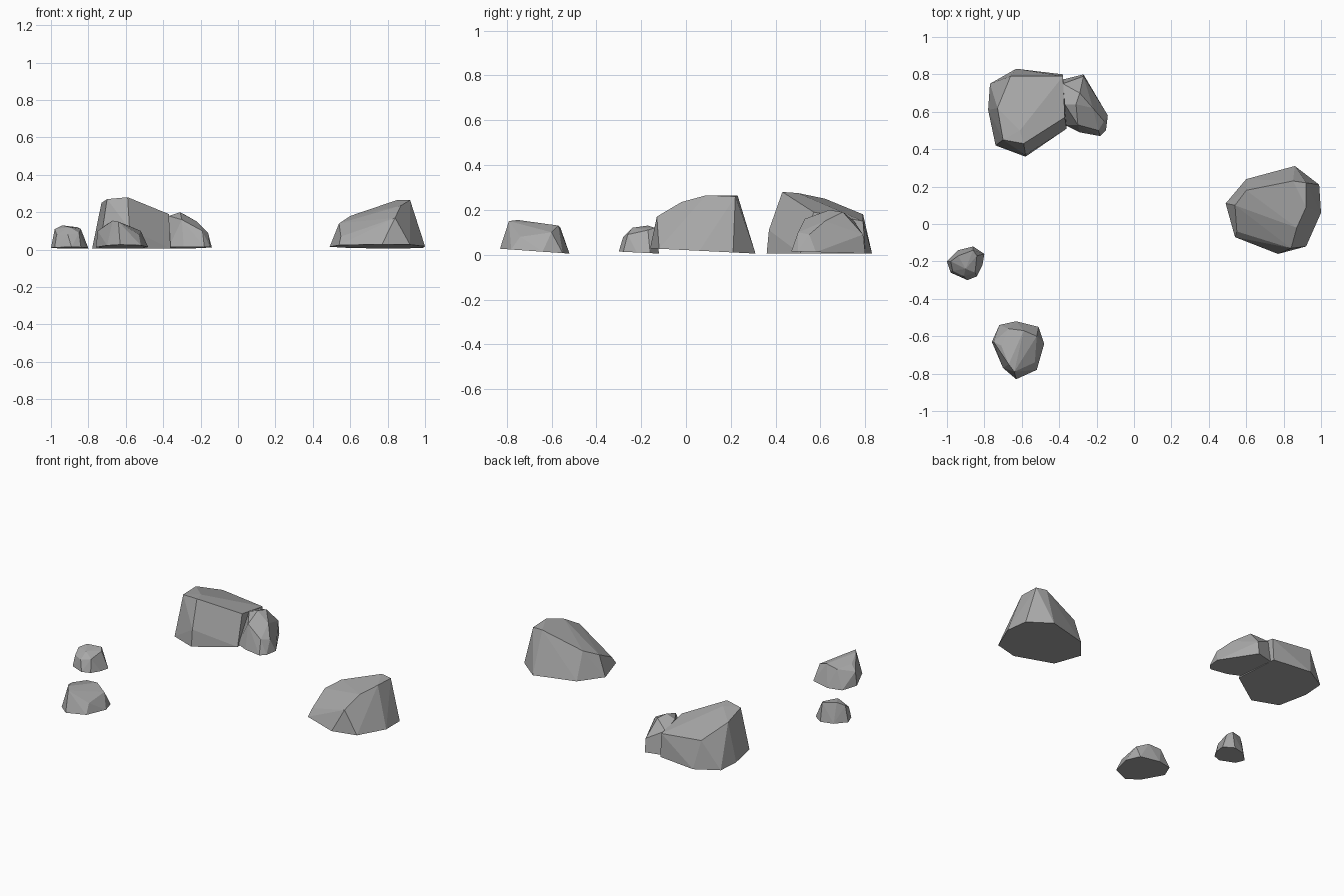
import bpy
import bmesh
import math
from mathutils import Vector

default_cube = bpy.data.objects.get("Cube")
if default_cube:
    bpy.data.objects.remove(default_cube, do_unlink=True)


def make_material(name, colour):
    material = bpy.data.materials.new(name)
    material.use_nodes = True
    material.diffuse_color = colour
    shader = next(node for node in material.node_tree.nodes if node.type == "BSDF_PRINCIPLED")
    shader.inputs["Base Color"].default_value = colour
    shader.inputs["Roughness"].default_value = 1
    return material


stone_grey = make_material("stone grey", (0.4, 0.4, 0.4, 1))


def ground_ring(footprint, tilt):
    """Lift the footprint onto an underside that rises slightly towards the front."""
    back_edge = max(y for x, y in footprint)
    return [(x, y, 0.5 + tilt * (back_edge - y)) for x, y in footprint]


def build_rock(name, footprint, crown, tilt):
    """Wrap a faceted boulder around a ground outline and its crown corners (in hundredths)."""
    mesh = bpy.data.meshes.new(name)
    rock = bpy.data.objects.new(name, mesh)
    bpy.context.collection.objects.link(rock)

    bm = bmesh.new()
    for corner in ground_ring(footprint, tilt) + crown:
        bm.verts.new(Vector(corner) / 100)
    hull = bmesh.ops.convex_hull(bm, input=bm.verts)
    leftover = {item for item in hull["geom_interior"] + hull["geom_unused"]
                if isinstance(item, bmesh.types.BMVert)}
    bmesh.ops.delete(bm, geom=list(leftover), context="VERTS")

    # Merge nearly flat triangles into broad stone facets
    bmesh.ops.dissolve_limit(bm, angle_limit=math.radians(3), verts=bm.verts, edges=bm.edges)
    bmesh.ops.recalc_face_normals(bm, faces=bm.faces)
    for face in bm.faces:
        face.smooth = False
    bm.to_mesh(mesh)
    bm.free()
    mesh.materials.append(stone_grey)
    return rock


# Large boulder at the back, highest along its front edge
build_rock(
    "back_boulder",
    footprint=[(-63, 83), (-77, 75), (-78, 61), (-74, 42), (-58, 36), (-36, 51), (-38, 80)],
    crown=[(-70, 45, 27), (-59, 43, 28), (-61, 50, 27.5), (-73, 62, 25),
           (-66, 79, 18), (-38, 79, 15), (-37, 57, 19), (-58, 37, 11)],
    tilt=0,
)

# Smaller rock leaning on the back boulder
build_rock(
    "leaning_rock",
    footprint=[(-27, 80), (-21, 70), (-14, 58), (-15, 50), (-18, 47), (-29, 49), (-37, 53), (-39, 77)],
    crown=[(-37, 64, 18), (-31, 64, 20), (-29, 70, 19), (-22, 62, 15), (-16, 55, 9),
           (-19, 50, 10), (-30, 53, 16), (-38, 75, 15), (-27, 79, 9)],
    tilt=0.03,
)

# Large boulder on the left, rising to a ridge at its outer side
build_rock(
    "left_boulder",
    footprint=[(86, 31), (99, 21), (100, 6), (92, -12), (77, -16), (54, -7), (49, 11), (60, 24)],
    crown=[(85, 23, 26.5), (92, 22, 26), (92, 9, 26.5), (87, -2, 23.5), (84, -13, 17),
           (55, -4, 7), (54, 10, 14), (60, 18, 18)],
    tilt=0.05,
)

# Pebble at the right edge
build_rock(
    "right_pebble",
    footprint=[(-100, -20), (-94, -14), (-86, -12), (-80, -16), (-81, -22), (-84, -28), (-89, -30), (-98, -26)],
    crown=[(-98, -20, 11), (-94, -17, 13), (-84, -17, 11), (-86, -14, 12),
           (-97, -25, 8), (-91, -28, 8), (-85, -26, 9), (-90, -24, 12)],
    tilt=0.05,
)

# Medium rock at the front
build_rock(
    "front_rock",
    footprint=[(-76, -63), (-72, -54), (-63, -52), (-51, -55), (-48, -64), (-52, -78), (-63, -83), (-70, -77)],
    crown=[(-64, -79, 15), (-67, -75, 15.5), (-71, -65, 13), (-75, -63, 10), (-67, -56, 12),
           (-59, -57, 13), (-52, -60, 10), (-53, -74, 8), (-60, -74, 13)],
    tilt=0.07,
)
